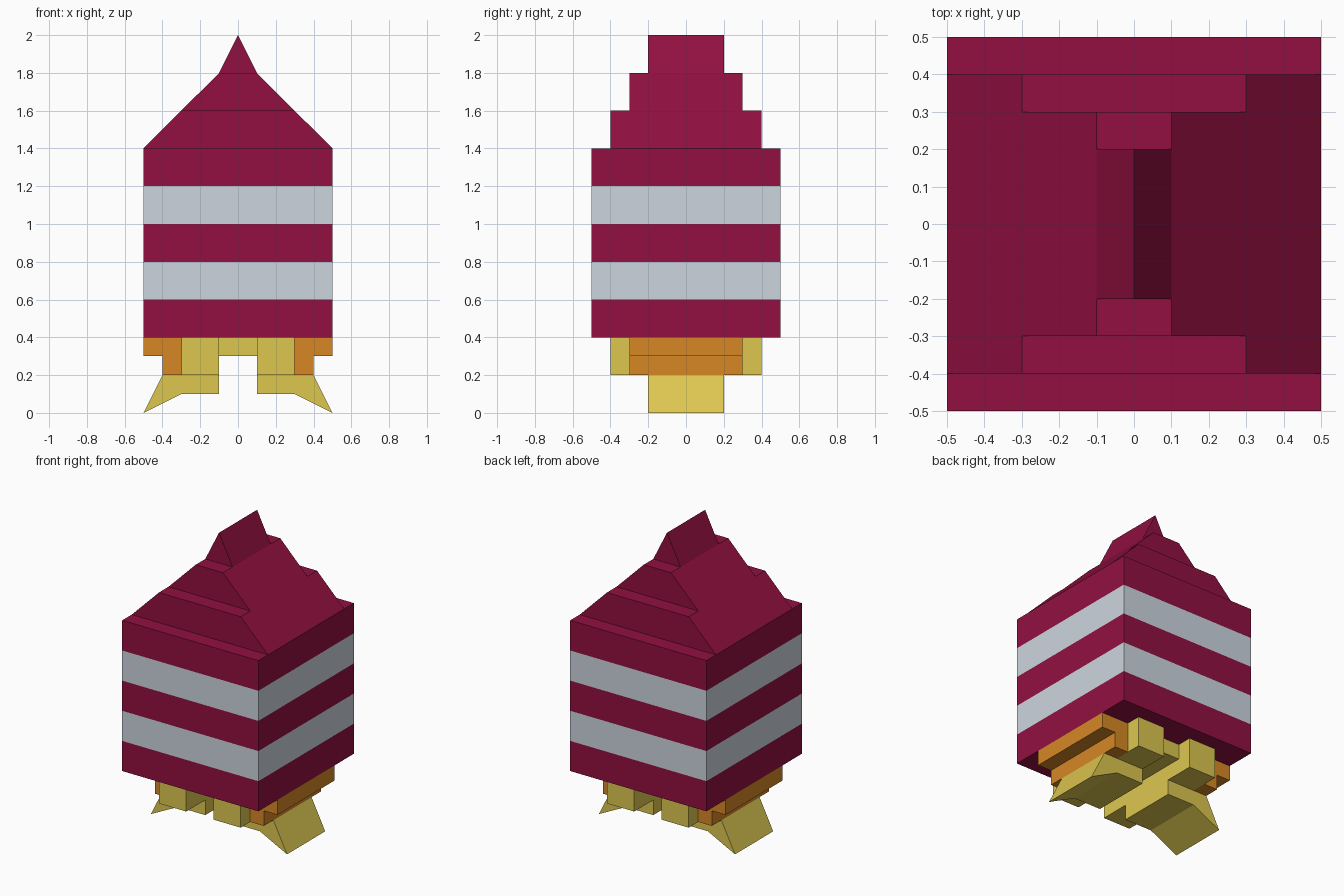
import bpy, bmesh

if "Cube" in bpy.data.objects:
    bpy.data.objects.remove(bpy.data.objects["Cube"])


def srgb(r, g, b):
    def lin(c):
        c /= 255
        return c / 12.92 if c <= 0.04045 else ((c + 0.055) / 1.055) ** 2.4
    return (lin(r), lin(g), lin(b), 1)


def material(name, rgb):
    m = bpy.data.materials.new(name)
    m.diffuse_color = srgb(*rgb)
    m.use_nodes = True
    m.node_tree.nodes["Principled BSDF"].inputs["Base Color"].default_value = m.diffuse_color
    return m


maroon = material("maroon", (146, 16, 64))
grey = material("pale grey", (205, 213, 223))
orange = material("orange", (214, 135, 37))
yellow = material("yellow", (221, 199, 80))


def prism(name, profile, half_depth, mat):
    """Extrude an x-z profile along y, centred on y = 0."""
    bm = bmesh.new()
    face = bm.faces.new([bm.verts.new((x, -half_depth, z)) for x, z in profile])
    ext = bmesh.ops.extrude_face_region(bm, geom=[face])
    verts = [v for v in ext["geom"] if isinstance(v, bmesh.types.BMVert)]
    bmesh.ops.translate(bm, verts=verts, vec=(0, 2 * half_depth, 0))
    bmesh.ops.recalc_face_normals(bm, faces=bm.faces)
    mesh = bpy.data.meshes.new(name)
    bm.to_mesh(mesh)
    bm.free()
    mesh.materials.append(mat)
    ob = bpy.data.objects.new(name, mesh)
    bpy.context.collection.objects.link(ob)
    return ob


def mirrored(name, profile, half_depth, mat):
    """A right-hand prism and its left-hand twin."""
    prism(name + "_right", profile, half_depth, mat)
    prism(name + "_left", [(-x, z) for x, z in profile], half_depth, mat)


# striped body: one box cut at each band, every second band grey
body = prism("striped_body", [(-.5, .4), (.5, .4), (.5, 1.4), (-.5, 1.4)], .5, maroon)
body.data.materials.append(grey)
bm = bmesh.new()
bm.from_mesh(body.data)
for z in (.6, .8, 1.0, 1.2):
    bmesh.ops.bisect_plane(bm, geom=bm.verts[:] + bm.edges[:] + bm.faces[:],
                           plane_co=(0, 0, z), plane_no=(0, 0, 1))
for f in bm.faces:
    if abs(f.normal.z) < .5:
        f.material_index = int((f.calc_center_median().z - .4) / .2) % 2
bm.to_mesh(body.data)
bm.free()

# stepped roof
prism("roof_lower", [(-.5, 1.4), (.5, 1.4), (.3, 1.6), (-.3, 1.6)], .4, maroon)
prism("roof_middle", [(-.3, 1.6), (.3, 1.6), (.1, 1.8), (-.1, 1.8)], .3, maroon)
prism("roof_ridge", [(-.1, 1.8), (.1, 1.8), (0, 2)], .2, maroon)

# underside: bridge, side blocks, stepped brackets and flared feet
prism("base_bridge", [(-.1, .3), (.1, .3), (.1, .4), (-.1, .4)], .3, yellow)
mirrored("base_block", [(.1, .2), (.3, .2), (.3, .4), (.1, .4)], .4, yellow)
mirrored("side_bracket", [(.3, .2), (.4, .2), (.4, .3), (.5, .3), (.5, .4), (.3, .4)], .3, orange)
mirrored("foot", [(.1, .1), (.3, .1), (.5, 0), (.4, .2), (.1, .2)], .2, yellow)
